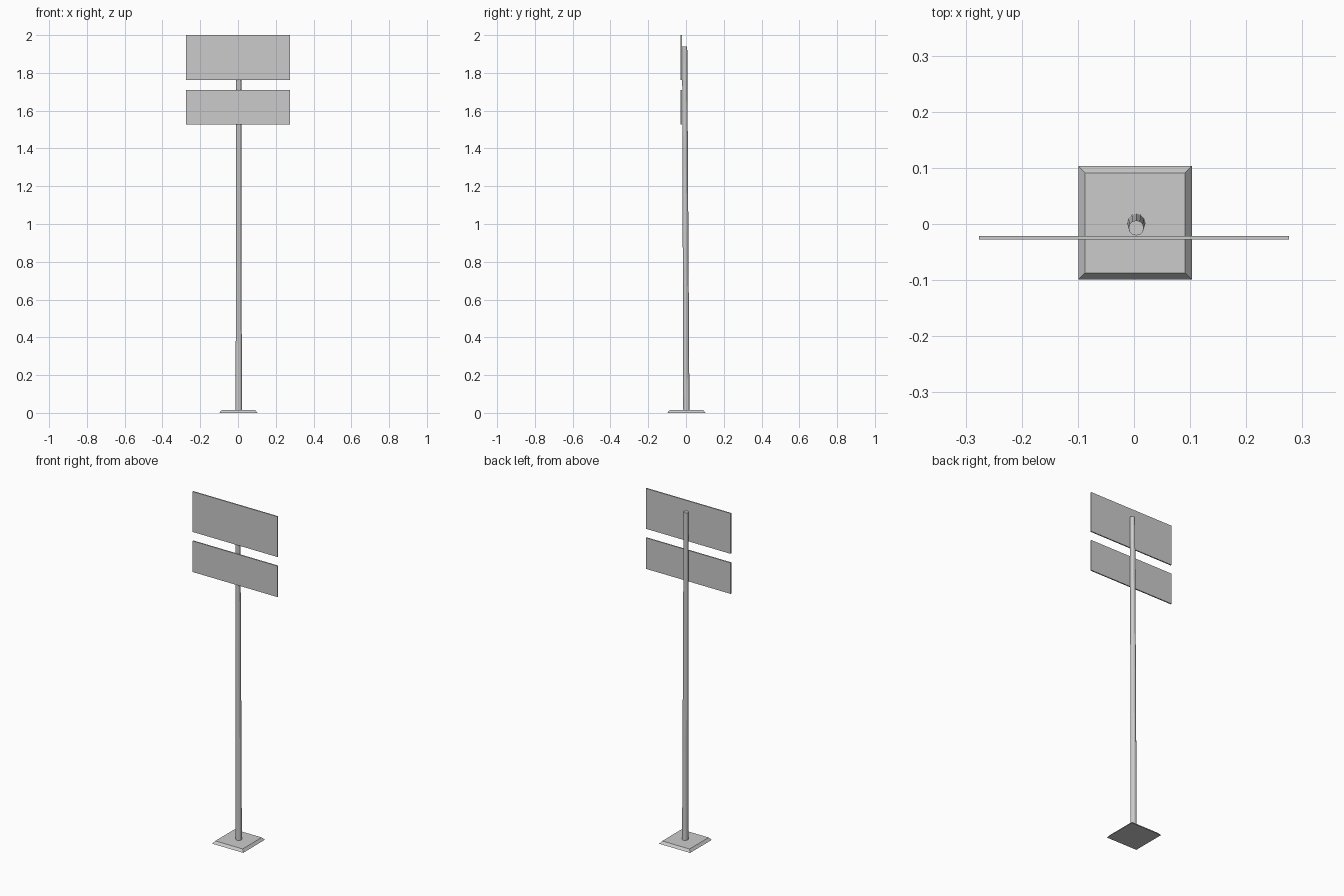
import bpy, bmesh
from mathutils import Vector

if "Cube" in bpy.data.objects:
    bpy.data.objects.remove(bpy.data.objects["Cube"])

grey = bpy.data.materials.new("plain grey")
grey.use_nodes = True
colour = (0.6, 0.6, 0.6, 1)
grey.diffuse_color = colour
grey.node_tree.nodes["Principled BSDF"].inputs["Base Color"].default_value = colour


def finish(name, bm):
    bmesh.ops.recalc_face_normals(bm, faces=bm.faces)
    mesh = bpy.data.meshes.new(name)
    bm.to_mesh(mesh)
    bm.free()
    mesh.materials.append(grey)
    obj = bpy.data.objects.new(name, mesh)
    bpy.context.collection.objects.link(obj)
    return obj


def box(name, low, high, top_inset=0.0):
    """Box between two corners, optionally narrowed at the top."""
    bm = bmesh.new()
    bmesh.ops.create_cube(bm, size=1)
    low, high = Vector(low), Vector(high)
    size, centre = high - low, (low + high) / 2
    for v in bm.verts:
        top = v.co.z > 0
        v.co = Vector(a * b for a, b in zip(v.co, size)) + centre
        if top and top_inset:
            v.co.x -= top_inset if v.co.x > centre.x else -top_inset
            v.co.y -= top_inset if v.co.y > centre.y else -top_inset
    return finish(name, bm)


# Base plate with sloped sides
box("base_plate", (-0.099, -0.099, 0), (0.103, 0.103, 0.015), 0.012)

# Tapered pole, leaning slightly towards the sign panels
bm = bmesh.new()
height = 1.94
bmesh.ops.create_cone(bm, cap_ends=True, segments=12,
                      radius1=0.0165, radius2=0.0135, depth=height)
for v in bm.verts:
    v.co.z += height / 2
    v.co.x += 0.004
    v.co.y += 0.002 - 0.009 * v.co.z / height
finish("pole", bm)

# Two sign panels on the front of the pole
for name, bottom, top in (("upper_panel", 1.762, 2.0), ("lower_panel", 1.526, 1.709)):
    box(name, (-0.276, -0.028, bottom), (0.276, -0.021, top))
